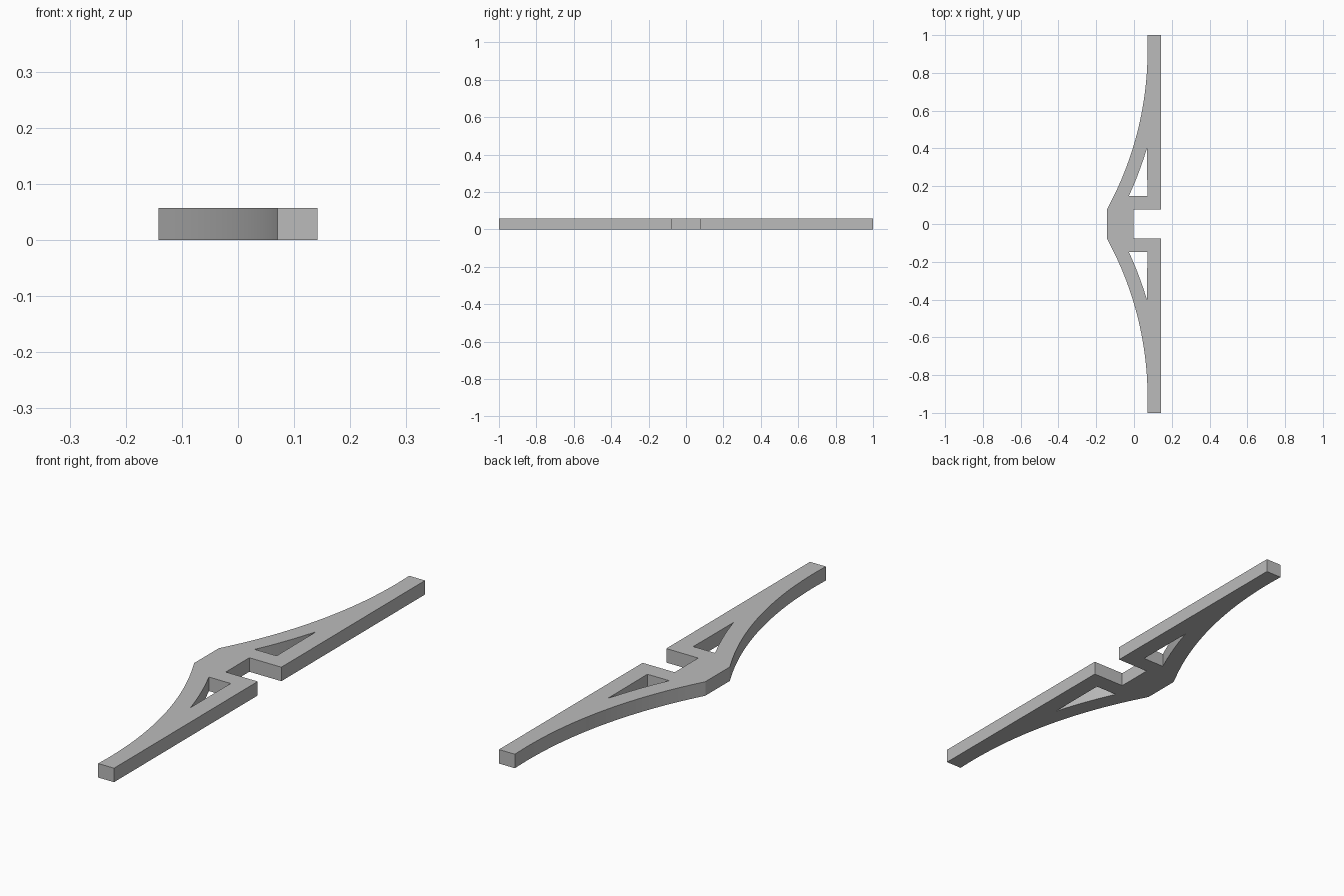
import bpy, bmesh, math

cube = bpy.data.objects.get("Cube")
if cube:
    bpy.data.objects.remove(cube, do_unlink=True)

HEIGHT = 0.057          # plate thickness
BACK = 0.142            # half depth
ARC_X, ARC_Y, R = -1.684, 0.92, 1.756   # centre and radius of the swept edge
WALL = 0.0715           # bar width
SLOT = 0.076            # half width of the central notch


def arc(radius, y0, y1, steps):
    """Points of the swept edge from y0 to y1."""
    a0, a1 = (math.asin((y - ARC_Y) / radius) for y in (y0, y1))
    angles = [a0 + (a1 - a0) * i / steps for i in range(steps + 1)]
    return [(ARC_X + radius * math.cos(a), ARC_Y + radius * math.sin(a)) for a in angles]


def flip(points):
    return [(x, -y) for x, y in reversed(points)]


# Half outline: swept edge, tip, straight bar, notch
half = arc(R, 0.078, 1.0, 32)
half[0] = (-BACK, 0.078)
half += [(BACK, 1.0), (BACK, SLOT), (-0.002, SLOT)]
outline = half + flip(half)

# Curved triangular window, parallel to the swept edge
window = arc(R + WALL, SLOT + WALL, 0.405, 12) + [(BACK - WALL, SLOT + WALL)]

bm = bmesh.new()
for loop in (outline, window, flip(window)):
    verts = [bm.verts.new((x, y, 0)) for x, y in loop]
    for i, v in enumerate(verts):
        bm.edges.new((verts[i - 1], v))
bmesh.ops.triangle_fill(bm, edges=bm.edges[:], use_beauty=True, use_dissolve=False)

# Raise the plate to its thickness
raised = bmesh.ops.extrude_face_region(bm, geom=bm.faces[:], use_keep_orig=True)
top = [g for g in raised["geom"] if isinstance(g, bmesh.types.BMVert)]
bmesh.ops.translate(bm, vec=(0, 0, HEIGHT), verts=top)
bmesh.ops.recalc_face_normals(bm, faces=bm.faces[:])

mesh = bpy.data.meshes.new("bracket_handle")
bm.to_mesh(mesh)
bm.free()
bracket = bpy.data.objects.new("bracket_handle", mesh)
bpy.context.collection.objects.link(bracket)

# Plain grey
grey = bpy.data.materials.new("light_grey")
grey.use_nodes = True
colour = (0.5, 0.5, 0.5, 1)
grey.diffuse_color = colour
grey.node_tree.nodes["Principled BSDF"].inputs["Base Color"].default_value = colour
mesh.materials.append(grey)

bpy.ops.object.select_all(action="DESELECT")
bracket.select_set(True)
bpy.context.view_layer.objects.active = bracket
bpy.ops.object.shade_smooth_by_angle(angle=math.radians(20))
